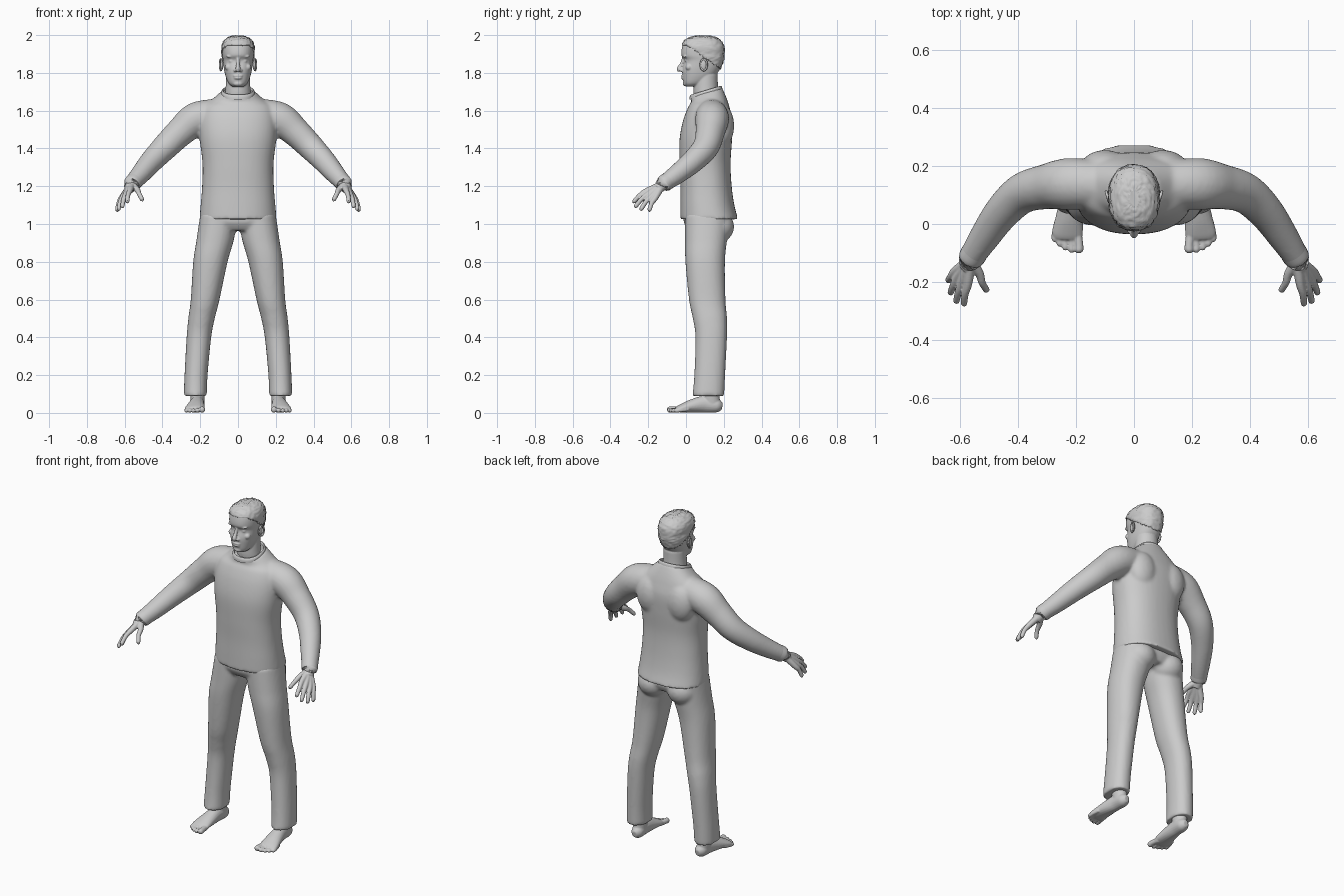
import bpy, bmesh, math, random
from mathutils import Matrix, Vector

random.seed(4)
cube = bpy.data.objects.get("Cube")
if cube:
    bpy.data.objects.remove(cube)

grey = bpy.data.materials.new("plain grey")
grey.use_nodes = True
colour = (0.6, 0.6, 0.6, 1)
grey.diffuse_color = colour
grey.node_tree.nodes["Principled BSDF"].inputs["Base Color"].default_value = colour

SIDES = (1, -1)


def spline(rows, steps=6):
    """Smooth curve through rows of numbers."""
    out = []
    for i in range(len(rows) - 1):
        a, b, c, d = (rows[min(max(i + k, 0), len(rows) - 1)] for k in (-1, 0, 1, 2))
        for s in range(steps):
            t = s / steps
            out.append([0.5 * (2 * q + (r - p) * t + (2 * p - 5 * q + 4 * r - w) * t * t
                               + (3 * q - p - 3 * r + w) * t ** 3)
                        for p, q, r, w in zip(a, b, c, d)])
    out.append(list(rows[-1]))
    return out


def skin(bm, rings, caps=True):
    loops = [[bm.verts.new(p) for p in ring] for ring in rings]
    n = len(loops[0])
    for lo, hi in zip(loops, loops[1:]):
        for i in range(n):
            j = (i + 1) % n
            bm.faces.new((lo[i], lo[j], hi[j], hi[i]))
    if caps:
        bm.faces.new(loops[0][::-1])
        bm.faces.new(loops[-1])


def loft(bm, rows, side=1, power=2.3, n=40, caps=True):
    """Stacked level sections: height, centre x, half width, front y, back y, tilt."""
    rings = []
    for z, cx, hw, front, back, tilt in spline([tuple(r) + (0,) * (6 - len(r)) for r in rows]):
        ring = []
        for i in range(n):
            a = math.tau * i / n
            c, s = (math.copysign(abs(v) ** (2 / power), v) for v in (math.cos(a), math.sin(a)))
            dy = s * (back - front) / 2
            ring.append((side * (cx + c * hw), (front + back) / 2 + dy, z + tilt * dy))
        rings.append(ring)
    skin(bm, rings, caps)


def tube(bm, rows, side=1, n=20, caps=True):
    """Round sections along a path: x, y, z, half width, half thickness."""
    rows = spline([tuple(r) + (r[3],) * (5 - len(r)) for r in rows])
    points = [Vector(r[:3]) for r in rows]
    rings = []
    for i, row in enumerate(rows):
        along = (points[min(i + 1, len(rows) - 1)] - points[max(i - 1, 0)]).normalized()
        u = along.cross(Vector((0, 0, 1))).normalized()
        v = u.cross(along)
        ring = []
        for k in range(n):
            a = math.tau * k / n
            p = points[i] + u * math.cos(a) * row[3] + v * math.sin(a) * row[4]
            ring.append((p.x * side, p.y, p.z))
        rings.append(ring)
    skin(bm, rings, caps)


def blob(bm, centre, size):
    bmesh.ops.create_uvsphere(bm, u_segments=24, v_segments=16, radius=1,
                              matrix=Matrix.Translation(centre) @ Matrix.Diagonal((*size, 1)))


def finish(bm, name, voxel=0, smooth=0, mirror=False):
    bmesh.ops.recalc_face_normals(bm, faces=bm.faces)
    for f in bm.faces:
        f.smooth = True
    mesh = bpy.data.meshes.new(name)
    bm.to_mesh(mesh)
    bm.free()
    mesh.materials.append(grey)
    ob = bpy.data.objects.new(name, mesh)
    bpy.context.scene.collection.objects.link(ob)
    if voxel:
        m = ob.modifiers.new("blend", "REMESH")
        m.mode, m.voxel_size, m.use_smooth_shade = "VOXEL", voxel, True
    if smooth:
        m = ob.modifiers.new("soften", "SMOOTH")
        m.factor, m.iterations = 0.5, smooth
    if mirror:
        ob.modifiers.new("other side", "MIRROR").use_mirror_merge = False
    return ob


# Shirt: torso, shoulder blades and sleeves blended together
bm = bmesh.new()
loft(bm, [(1.025, 0, .205, -.03, .276), (1.1, 0, .198, -.03, .256), (1.2, 0, .19, -.03, .242),
          (1.32, 0, .188, -.034, .236), (1.45, 0, .203, -.034, .244), (1.55, 0, .205, -.015, .246),
          (1.62, 0, .185, .012, .23), (1.66, 0, .135, .028, .212, .15), (1.698, 0, .088, .022, .19, .3)])
for s in SIDES:
    blob(bm, (s * .1, .195, 1.52), (.085, .06, .11))
    tube(bm, [(.1, .135, 1.585, .08), (.22, .138, 1.555, .09), (.305, .128, 1.487, .078),
              (.385, .105, 1.408, .07), (.455, .04, 1.335, .062), (.515, -.045, 1.265, .053),
              (.56, -.115, 1.215, .044)], s)
finish(bm, "shirt", .009, 8)

# Collar band and sleeve cuffs
bm = bmesh.new()
loft(bm, [(1.684, 0, .09, .018, .194, .3), (1.7, 0, .088, .02, .19, .3),
          (1.708, 0, .08, .028, .182, .3), (1.69, 0, .074, .034, .176, .3)], caps=False)
finish(bm, "collar")
bm = bmesh.new()
tube(bm, [(.549, -.098, 1.227, .046), (.56, -.115, 1.215, .045), (.563, -.12, 1.211, .041),
          (.556, -.109, 1.219, .036)], caps=False)
finish(bm, "sleeve_cuff", mirror=True)

# Trousers: hips, seat and legs
bm = bmesh.new()
loft(bm, [(.965, 0, .19, .015, .22), (1.01, 0, .203, -.012, .24), (1.06, 0, .195, -.01, .23)])
for s in SIDES:
    blob(bm, (s * .098, .165, .985), (.09, .09, .085))
    loft(bm, [(.09, .226, .061, .034, .202), (.2, .222, .061, .044, .207), (.4, .207, .065, .05, .217),
              (.5, .193, .07, .036, .217), (.6, .174, .076, .016, .209), (.8, .146, .091, -.003, .206),
              (.92, .12, .099, -.005, .218), (1.05, .1, .1, -.005, .235)], s, 2.2)
finish(bm, "trousers", .009, 5)

# Feet with toes and ankles
bm = bmesh.new()
loft(bm, [(.03, .213, .034, .09, .185), (.08, .215, .037, .085, .178), (.16, .218, .042, .08, .175)], power=2)
tube(bm, [(.211, .192, .034, .015, .018), (.212, .165, .038, .034, .036), (.215, .1, .046, .037, .045),
          (.222, .03, .036, .046, .035), (.229, -.03, .023, .053, .021), (.231, -.052, .017, .046, .013)])
for x, y, r in [(.19, -.09, .016), (.215, -.089, .012), (.237, -.081, .011), (.256, -.068, .011), (.273, -.052, .011)]:
    tube(bm, [(.222 + (x - .222) * .8, y + .065, .02, r), (x, y + .02, r + .003, r * .95),
              (x, y, r + .001, r), (x, y - .01, r, r * .5)], n=14)
finish(bm, "foot", .004, 3, True)

# Hands: each finger runs from wrist over knuckle to tip
bm = bmesh.new()
wrist = Vector((.563, -.125, 1.208))
tube(bm, [(.53, -.07, 1.25, .032), (.56, -.115, 1.215, .031), (.575, -.15, 1.185, .028)])
fingers = [((.572, -.203, 1.178), (.586, -.275, 1.12)), ((.592, -.195, 1.161), (.612, -.266, 1.095)),
           ((.607, -.18, 1.147), (.632, -.237, 1.08)), ((.616, -.162, 1.139), (.64, -.194, 1.074)),
           ((.533, -.17, 1.18), (.508, -.228, 1.13))]
for knuckle, tip in fingers:
    k, t = Vector(knuckle), Vector(tip)
    start = wrist.lerp(k, .1)
    mid = k.lerp(t, .5) + Vector((.003, -.003, .005))
    end = t + (t - k).normalized() * .006
    tube(bm, [(*start, .02), (*k, .0155), (*mid, .0125), (*t, .011), (*end, .005)], n=14)
finish(bm, "hand", .0035, 4, True)

# Head with neck and facial features
skull = [(1.728, 0, .03, .0, .06), (1.745, 0, .05, -.012, .1), (1.78, 0, .065, -.018, .15),
         (1.82, 0, .074, -.02, .18), (1.865, 0, .08, -.01, .195), (1.895, 0, .083, -.025, .2),
         (1.94, 0, .083, -.02, .198), (1.97, 0, .07, -.005, .18), (1.987, 0, .045, .03, .15),
         (1.993, 0, .015, .06, .115)]
bm = bmesh.new()
loft(bm, skull)
loft(bm, [(1.64, 0, .08, .05, .2), (1.7, 0, .067, .04, .172), (1.79, 0, .063, .045, .168)], power=2)
tube(bm, [(0, -.01, 1.885, .009), (0, -.022, 1.85, .009), (0, -.036, 1.822, .013), (0, -.034, 1.808, .009)])
for s in SIDES:
    blob(bm, (s * .035, -.003, 1.887), (.027, .012, .008))
    blob(bm, (s * .033, .007, 1.862), (.016, .014, .01))
    blob(bm, (s * .015, -.022, 1.813), (.009, .012, .008))
    blob(bm, (s * .05, .015, 1.83), (.02, .018, .018))
for z, w in ((1.785, .026), (1.772, .022)):
    blob(bm, (0, -.015, z), (w, .011, .006))
blob(bm, (0, -.002, 1.743), (.026, .015, .014))
finish(bm, "head", .004, 3)

# Ears: a thin shell with a rolled rim
bm = bmesh.new()
blob(bm, (.086, .092, 1.842), (.008, .017, .028))
rim = []
for i in range(25):
    a = math.tau * i / 24
    c = Vector((.091 + .005 * math.sin(a), .094 + .017 * math.sin(a), 1.843 + .03 * math.cos(a)))
    out = Vector((0, math.sin(a), math.cos(a)))
    rim.append([c + .005 * (out * math.cos(b) + Vector((math.sin(b), 0, 0)))
                for b in (math.tau * k / 8 for k in range(8))])
skin(bm, rim, False)
finish(bm, "ear", mirror=True)

# Short tousled hair over the skull, above a sloping hairline
bm = bmesh.new()
loft(bm, skull, n=56)
bmesh.ops.recalc_face_normals(bm, faces=bm.faces)
bm.normal_update()
below = [v for v in bm.verts if v.co.z < 1.943 - .7 * max(v.co.y, 0)]
shifts = [(v, v.normal * random.uniform(.001, .007)) for v in bm.verts]
for v, shift in shifts:
    v.co += shift
bmesh.ops.delete(bm, geom=below, context="VERTS")
hair = finish(bm, "hair")
shell = hair.modifiers.new("thickness", "SOLIDIFY")
shell.thickness = .009
